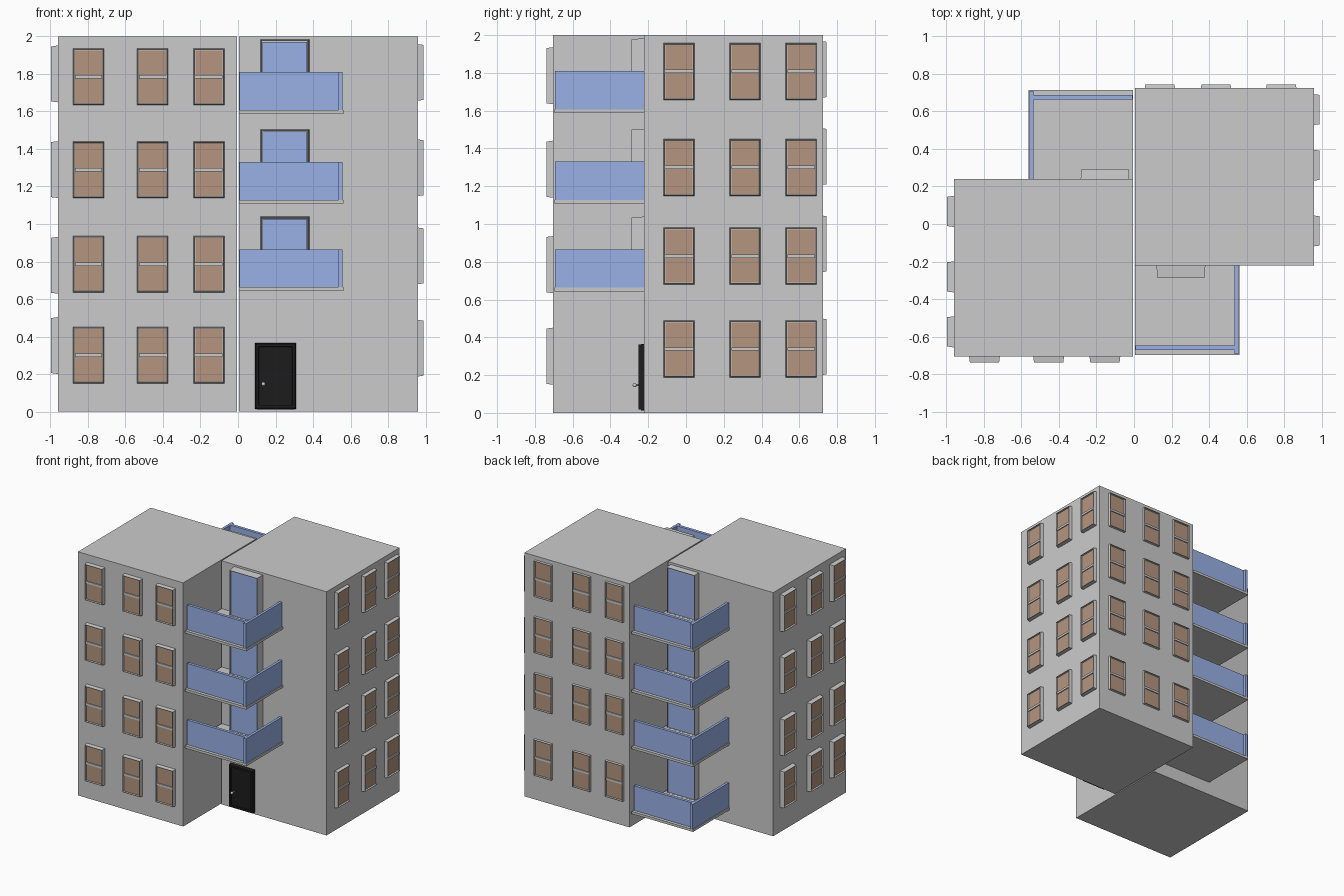
import bpy, bmesh, math
from mathutils import Vector

if "Cube" in bpy.data.objects:
    bpy.data.objects.remove(bpy.data.objects["Cube"])


def material(name, rgb):
    m = bpy.data.materials.new(name)
    m.diffuse_color = (*rgb, 1)
    m.use_nodes = True
    m.node_tree.nodes["Principled BSDF"].inputs["Base Color"].default_value = m.diffuse_color
    return m


BROWN = material("brown_glass", (0.46, 0.30, 0.21))
BLUE = material("blue_panel", (0.32, 0.44, 0.80))
BLACK = material("black_paint", (0.012, 0.012, 0.012))


def add(name, mesh, loc=(0, 0, 0), angle=0):
    ob = bpy.data.objects.new(name, mesh)
    ob.location = loc
    ob.rotation_euler.z = math.radians(angle)
    bpy.context.collection.objects.link(ob)
    return ob


def box_mesh(name, lo, hi, mat=None):
    lo, hi = Vector(lo), Vector(hi)
    bm = bmesh.new()
    bmesh.ops.create_cube(bm, size=1)
    for v in bm.verts:
        v.co = (lo + hi) / 2 + v.co * (hi - lo)
    me = bpy.data.meshes.new(name)
    bm.to_mesh(me)
    bm.free()
    if mat:
        me.materials.append(mat)
    return me


def box(name, lo, hi, mat=None):
    return add(name, box_mesh(name, lo, hi, mat))


def frame_mesh(name, w, h, depth, rim, recess, mat=None):
    """Tapered surround facing -y with a recessed front; outer face at y = 0."""
    bm = bmesh.new()
    bmesh.ops.create_cube(bm, size=1)
    for v in bm.verts:
        front = v.co.y < 0
        t = 0.006 if front else 0
        v.co = (v.co.x * (w - 2 * t), 0 if front else depth, v.co.z * (h - 2 * t))
    bm.faces.ensure_lookup_table()
    front = min(bm.faces, key=lambda f: f.calc_center_median().y)
    bmesh.ops.inset_region(bm, faces=[front], thickness=rim)
    ring = bmesh.ops.inset_region(bm, faces=[front], thickness=0.001)
    for v in front.verts:
        v.co.y += recess
    bmesh.ops.recalc_face_normals(bm, faces=bm.faces)
    me = bpy.data.meshes.new(name)
    bm.to_mesh(me)
    bm.free()
    if mat:
        me.materials.append(mat)
    return me


# Two offset tower blocks
box("left_block", (-0.96, -0.705, 0), (-0.004, 0.24, 2))
box("right_block", (0.006, -0.222, 0), (0.96, 0.725, 2))

# Shared window meshes
W, H = 0.168, 0.305
FRAME = frame_mesh("window_frame", W, H, 0.045, 0.004, 0.018)
GLASS = box_mesh("window_glass", (-W / 2 + 0.012, 0.012, -H / 2 + 0.012),
                 (W / 2 - 0.012, 0.022, H / 2 - 0.012), BROWN)
BAR = box_mesh("window_bar", (-W / 2 + 0.011, 0.004, -0.009), (W / 2 - 0.011, 0.02, 0.009))


def window(loc, angle):
    for name, me in (("window_frame", FRAME), ("window_glass", GLASS), ("window_bar", BAR)):
        add(name, me, loc, angle)


# Window grids on the four outer walls
for z in (0.30, 0.785, 1.29, 1.785):
    for x in (-0.797, -0.455, -0.155):
        window((x, -0.738, z), 0)
for z in (0.352, 0.78, 1.29, 1.80):
    for y in (0.067, -0.282, -0.575):
        window((-0.997, y, z), -90)
for z in (0.338, 0.83, 1.30, 1.808):
    for y in (-0.037, 0.313, 0.61):
        window((0.99, y, z), 90)
for z in (0.35, 0.895, 1.357, 1.818):
    for x in (0.138, 0.437, 0.785):
        window((x, 0.743, z), 180)

# Shared balcony parts, built for the front side with the wall at y = 0
SLAB = box_mesh("balcony_slab", (0.006, -0.475, 0), (0.563, 0.01, 0.02))
FRONT = box_mesh("balcony_front_panel", (0.008, -0.45, 0.015), (0.536, -0.426, 0.222), BLUE)
SIDE = box_mesh("balcony_side_panel", (0.536, -0.472, 0.015), (0.557, 0, 0.222), BLUE)
DW, DH = 0.262, 0.385
DOOR_FRAME = frame_mesh("balcony_door_frame", DW, DH, 0.075, 0.004, 0.022)
DOOR_PANEL = box_mesh("balcony_door_panel", (-DW / 2 + 0.012, 0.01, -DH / 2),
                      (DW / 2 - 0.012, 0.03, DH / 2 - 0.013), BLUE)


def balcony(z, front):
    s, wall, angle = (1, -0.222, 0) if front else (-1, 0.238, 180)
    for me in (SLAB, FRONT, SIDE):
        add(me.name, me, (0, wall, z), angle)
    x = 0.25 if front else -0.155
    for me in (DOOR_FRAME, DOOR_PANEL):
        add(me.name, me, (x, wall - s * (0.066 if front else 0.054), z + 0.012 + DH / 2), angle)


for z in (0.643, 1.108, 1.587):
    balcony(z, True)
    balcony(z, False)
balcony(0.11, False)

# Entrance door with raised border and knob
box("entrance_door", (0.10, -0.238, 0.012), (0.30, -0.215, 0.36), BLACK)
surround = frame_mesh("entrance_surround", 0.222, 0.355, 0.04, 0.022, 0.01, BLACK)
add("entrance_surround", surround, (0.20, -0.252, 0.19))
bpy.ops.mesh.primitive_uv_sphere_add(segments=16, ring_count=8, radius=0.011,
                                     location=(0.135, -0.272, 0.147))
bpy.context.object.name = "door_knob"
bpy.ops.object.shade_smooth_by_angle()
bpy.ops.mesh.primitive_cylinder_add(vertices=12, radius=0.005, depth=0.035,
                                    location=(0.135, -0.255, 0.147),
                                    rotation=(math.pi / 2, 0, 0))
bpy.context.object.name = "knob_stem"
bpy.ops.object.shade_smooth_by_angle()
